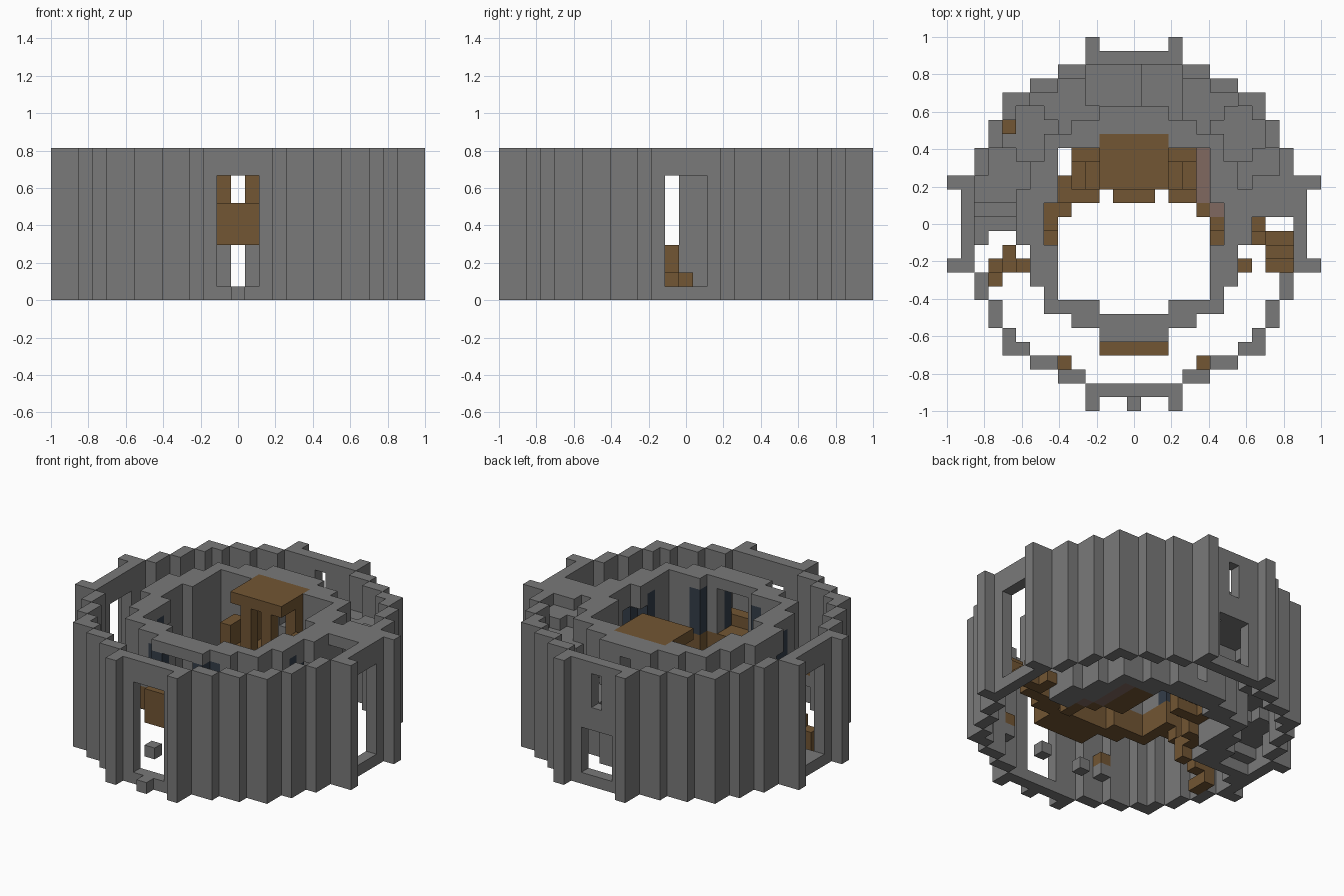
import bpy, bmesh, math
from mathutils import Vector

if "Cube" in bpy.data.objects:
    bpy.data.objects.remove(bpy.data.objects["Cube"])

U = 2 / 27  # one block


def material(name, rgb):
    m = bpy.data.materials.new(name)
    m.use_nodes = True
    m.diffuse_color = (*rgb, 1)
    m.node_tree.nodes["Principled BSDF"].inputs["Base Color"].default_value = (*rgb, 1)
    return m


GREY = material("stone grey", (0.192, 0.192, 0.192))
BROWN = material("wood brown", (0.168, 0.092, 0.033))
BLUE = material("dark blue glass", (0.033, 0.046, 0.066))
PINK = material("dusty brown", (0.215, 0.14, 0.115))


def box(x0, x1, y0, y1, z0, z1):
    """Blocks with inclusive x and y cells, filling z0 up to z1."""
    return {(x, y, z) for x in range(x0, x1 + 1)
            for y in range(y0, y1 + 1) for z in range(z0, z1)}


def mirror(cells):
    return cells | {(-x, y, z) for x, y, z in cells}


def build(name, cells, mat):
    """Skin a set of blocks with its exposed faces only."""
    bm = bmesh.new()
    for c in cells:
        mid = Vector((c[0], c[1], c[2] + 0.5))
        for axis in range(3):
            for sign in (-1, 1):
                n = [0, 0, 0]
                n[axis] = sign
                if (c[0] + n[0], c[1] + n[1], c[2] + n[2]) in cells:
                    continue
                a = Vector([0.5 * (i == (axis + 1) % 3) for i in range(3)])
                b = Vector([0.5 * sign * (i == (axis + 2) % 3) for i in range(3)])
                f = mid + Vector(n) * 0.5
                bm.faces.new([bm.verts.new((f + p) * U)
                              for p in (-a - b, a - b, a + b, b - a)])
    bmesh.ops.remove_doubles(bm, verts=bm.verts, dist=0.001)
    bmesh.ops.dissolve_limit(bm, angle_limit=0.02, verts=bm.verts, edges=bm.edges)
    mesh = bpy.data.meshes.new(name)
    bm.to_mesh(mesh)
    bm.free()
    mesh.materials.append(mat)
    ob = bpy.data.objects.new(name, mesh)
    bpy.context.collection.objects.link(ob)


# Outer wall: one eighth of the ring, reflected into all eight
eighth = {(x, 12) for x in range(4)} | {(3, 13), (4, 11), (5, 11), (6, 10),
                                        (7, 10), (8, 9), (9, 9)}
quarter = eighth | {(y, x) for x, y in eighth}
ring = {(sx * x, sy * y) for x, y in quarter for sx in (-1, 1) for sy in (-1, 1)}
wall = {(x, y, z) for x, y in ring for z in range(11)}
wall -= box(-1, 1, -12, -12, 1, 9)             # front door
wall -= mirror(box(12, 12, -1, 1, 1, 9))       # side doors
wall -= box(-1, 1, 12, 12, 1, 5)               # back windows
wall -= box(0, 0, 12, 12, 7, 10)
build("outer_wall", wall, GREY)
build("door_step", box(0, 0, -13, -13, 0, 1), GREY)

# Inner drum plan: span of x cells for each row, both sides
spans = {8: (0, 2), 7: (0, 4), 6: (3, 6), 5: (6, 6), 4: (6, 7), 3: (6, 7),
         2: (6, 8), 1: (7, 8), 0: (7, 8), -1: (7, 8), -2: (6, 7), -3: (6, 7),
         -4: (6, 7), -5: (6, 6), -6: (3, 6), -7: (0, 4), -8: (0, 2)}
plan = {(s * x, y) for y, (a, b) in spans.items()
        for x in range(a, b + 1) for s in (-1, 1)}
drum = {(x, y, z) for x, y in plan
        for z in range(0 if y >= 0 else 6 if y < -2 else 9, 11)}
drum -= box(0, 0, 7, 8, 1, 4) | box(0, 0, 7, 8, 7, 10)   # back slits
drum -= box(-1, 1, -8, -7, 6, 10)                        # front opening

# Narrow glass panels between stone posts
glass = mirror(box(3, 3, -7, -6, 6, 10) | box(6, 7, -3, -3, 6, 10)
               | box(2, 2, -8, -8, 6, 10) | box(7, 7, -2, -2, 5, 9))
build("inner_drum", drum - glass, GREY)
build("drum_windows", glass, BLUE)

# Wooden base under the front of the drum and the counter over the entrance
base = {(x, y, z) for x, y in plan if y < -2 for z in (4, 5)}
build("front_base", base, BROWN)
build("entrance_counter", box(-2, 2, -9, -9, 4, 6), BROWN)
build("counter_rail", box(-2, 2, -9, -9, 6, 7), BROWN)

# Spiral ramp climbing behind the drum, from the right side round to the left
width = {0: 11, 1: 11, 2: 11, 3: 11, 4: 10, 5: 10, 6: 9, 7: 9, 8: 8, 9: 7, 10: 5, 11: 3}
ramp = set()
for y, w in width.items():
    for x in range(-w, w + 1):
        if (y in spans and abs(x) <= spans[y][1]) or (y == 0 and x > 0):
            continue
        turn = 1 - math.atan2(y, x - 0.1) / math.pi
        top = 0 if y == 0 else 6 + math.floor((turn - 0.5) * 9)
        if x > 8 and y < 4:
            top = 10
        ramp.add((x, y, top))
ramp |= box(-11, -11, -1, -1, 0, 1)
build("spiral_ramp", ramp, GREY)

# Inner stairs up to the landing; the left flight stands on the ground
stair = set()
for x, y, _ in mirror(box(6, 6, -1, 2, 0, 1) | box(5, 5, 1, 3, 0, 1)
                      | box(3, 4, 2, 5, 0, 1)):
    rise = math.degrees(math.atan2(y, abs(x)))
    top = 2 + round((rise + 10) / 70 * 4)
    stair |= box(x, x, y, y, 0 if x > 0 else top - 2, top)
edge = box(5, 5, 2, 5, 0, 3) | box(6, 6, 1, 2, 0, 3)
edge_cells = {(x, y) for x, y, z in edge}
stair = {c for c in stair if c[:2] not in edge_cells} - drum
build("inner_stairs", stair, BROWN)
build("stair_edge", edge - drum, PINK)
build("landing", box(-2, 2, 3, 6, 4, 6) | box(-1, 1, 2, 2, 4, 5), BROWN)

# Canopy on slim posts with a low rail
posts = mirror(box(1, 1, 3, 3, 6, 10) | box(2, 2, 5, 5, 6, 10))
build("canopy_posts", posts, BROWN)
build("landing_rail", mirror(box(3, 3, 3, 4, 6, 8)), BROWN)
build("canopy", box(-2, 2, 3, 6, 10, 11), BROWN)

# Wooden stairs inside the two side doors
left_stair = (box(9, 9, 0, 0, 1, 2) | box(9, 9, -1, -1, 1, 4)
              | box(10, 11, -1, -1, 1, 2) | box(10, 11, -2, -2, 2, 3)
              | box(10, 11, -3, -3, 3, 4) | box(8, 8, -3, -3, 4, 5))
build("left_stair", left_stair, BROWN)
right_stair = box(-9, -9, -2, -2, 2, 3)
for i, (x, y) in enumerate([(-10, -4), (-10, -3), (-9, -3), (-8, -3), (-7, -3)]):
    right_stair |= box(x, x, y, y, max(0, i - 1), i + 1)
build("right_stair", right_stair - base, BROWN)

# Wall lamps: stone bracket with a wooden block on top
for i, (x, y) in enumerate([(-5, -10), (5, -10), (-9, 7)]):
    z = 2 if y < 0 else 6
    build(f"lamp_bracket_{i}", box(x, x, y, y, z, z + 1), GREY)
    build(f"lamp_{i}", box(x, x, y, y, z + 1, z + 2), BROWN)
build("entrance_brackets", mirror(box(2, 2, -9, -9, 1, 2)), GREY)
